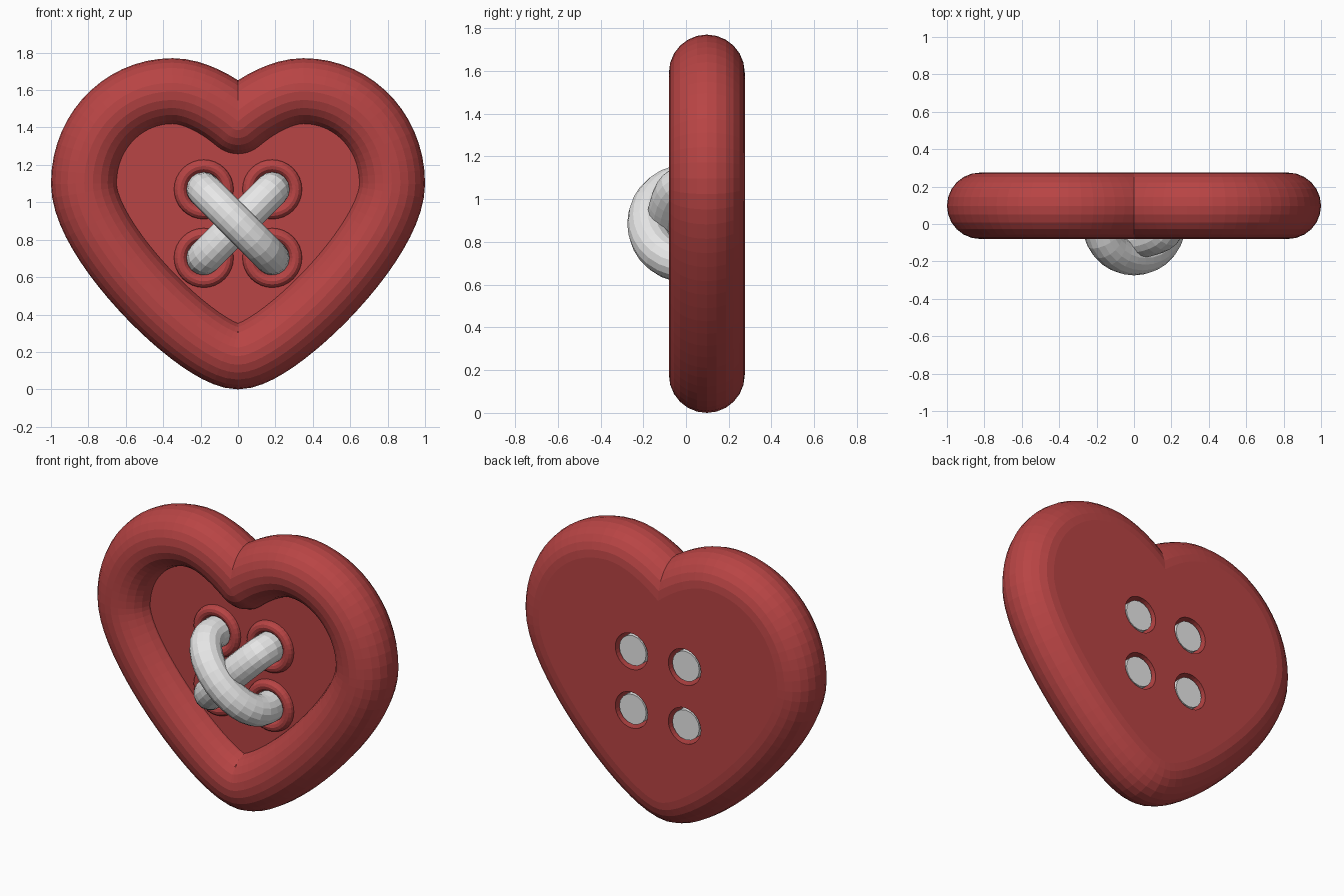
import bpy, bmesh, math
from mathutils import Vector
from mathutils.geometry import interpolate_bezier

if "Cube" in bpy.data.objects:
    bpy.data.objects.remove(bpy.data.objects["Cube"])


def material(name, rgb):
    m = bpy.data.materials.new(name)
    m.use_nodes = True
    m.diffuse_color = (*rgb, 1)
    m.node_tree.nodes["Principled BSDF"].inputs["Base Color"].default_value = (*rgb, 1)
    return m


RED = material("button red", (0.48, 0.058, 0.058))
WHITE = material("thread white", (0.8, 0.8, 0.8))

R = 0.1775            # rim tube radius
MID_Y = 0.0975        # depth of the rim centre line
BACK_Y = MID_Y + R
PLATE_Y = 0.062       # front of the inner plate
HOLE_X, HOLE_Z, HOLE_MID = 0.183, 0.183, 0.886
HOLE_R = 0.112
THREAD_R = 0.093


def sweep(name, centres, normals, binormal, radius, sides, mat, caps=False, half=False):
    """Circular section carried along centres; half trims at x = 0 and mirrors."""
    bm = bmesh.new()
    rings = []
    for c, n in zip(centres, normals):
        angles = [2 * math.pi * i / sides for i in range(sides)]
        rings.append([bm.verts.new(c + radius * (math.cos(a) * n + math.sin(a) * binormal))
                      for a in angles])
    for a, b in zip(rings, rings[1:]):
        for i in range(sides):
            j = (i + 1) % sides
            bm.faces.new((a[i], a[j], b[j], b[i]))
    if caps:
        bm.faces.new(rings[0])
        bm.faces.new(rings[-1])
    if half:
        bmesh.ops.bisect_plane(bm, geom=bm.verts[:] + bm.edges[:] + bm.faces[:], dist=1e-5,
                               plane_co=(0, 0, 0), plane_no=(1, 0, 0), clear_inner=True)
    bmesh.ops.recalc_face_normals(bm, faces=bm.faces[:])
    mesh = bpy.data.meshes.new(name)
    bm.to_mesh(mesh)
    bm.free()
    mesh.materials.append(mat)
    ob = bpy.data.objects.new(name, mesh)
    bpy.context.collection.objects.link(ob)
    if half:
        ob.modifiers.new("mirror", 'MIRROR').use_clip = True
    return ob


# Half heart centre line: bottom tip, side, lobe top, notch
def point(x, z):
    return Vector((x, MID_Y, z))


tip, side, lobe, notch = point(0, R), point(0.8225, 1.1), point(0.35, 1.593), point(0, 1.432)
path = interpolate_bezier(tip, point(0.2, R), point(0.8225, 0.785), side, 22)
path += interpolate_bezier(side, point(0.8225, 1.38), point(0.61, 1.593), lobe, 16)[1:]
path += interpolate_bezier(lobe, point(0.22, 1.593), point(0.08, 1.5), notch, 10)[1:]

# Heart rim, with the inner side rounded about the notch
centres, normals = list(path), []
for i in range(len(path)):
    t = (path[min(i + 1, len(path) - 1)] - path[max(i - 1, 0)]).normalized()
    normals.append(Vector((t.z, 0, -t.x)))
normals[0] = Vector((0, 0, -1))
last, up = normals[-1], Vector((0, 0, 1))
for k in range(1, 6):
    centres.append(notch)
    normals.append(last.lerp(up, k / 5).normalized())
sweep("heart_rim", centres, normals, Vector((0, 1, 0)), R, 24, RED, half=True)

# Inner plate: filled heart outline with four round holes
holes = [(sx * HOLE_X, HOLE_MID + sz * HOLE_Z) for sx in (-1, 1) for sz in (-1, 1)]
outlines = [[(p.x, p.z) for p in path] + [(-p.x, p.z) for p in path[-2:0:-1]]]
for hx, hz in holes:
    outlines.append([(hx + HOLE_R * math.cos(math.tau * i / 32),
                      hz + HOLE_R * math.sin(math.tau * i / 32)) for i in range(32)])
curve = bpy.data.curves.new("heart_plate", 'CURVE')
curve.dimensions = '2D'
curve.fill_mode = 'BOTH'
curve.extrude = (BACK_Y - PLATE_Y) / 2
for outline in outlines:
    spline = curve.splines.new('POLY')
    spline.points.add(len(outline) - 1)
    for p, (x, z) in zip(spline.points, outline):
        p.co = (x, z, 0, 1)
    spline.use_cyclic_u = True
    spline.use_smooth = False
curve.materials.append(RED)
plate = bpy.data.objects.new("heart_plate", curve)
bpy.context.collection.objects.link(plate)
plate.rotation_euler.x = math.pi / 2
plate.location.y = (BACK_Y + PLATE_Y) / 2
bpy.ops.object.select_all(action='DESELECT')
plate.select_set(True)
bpy.context.view_layer.objects.active = plate
bpy.ops.object.convert(target='MESH')

# Raised ring around each hole, closing snugly on the thread
for hx, hz in holes:
    bpy.ops.mesh.primitive_torus_add(major_radius=0.125, minor_radius=0.034,
                                     major_segments=32, minor_segments=12,
                                     location=(hx, PLATE_Y, hz),
                                     rotation=(math.pi / 2, 0, 0))
    ring = bpy.context.object
    ring.name = "hole_ring"
    ring.data.materials.append(RED)


# Thread strand: arch over the plate with straight legs down into two holes
def strand(name, slope, depth):
    across = Vector((HOLE_X, 0, slope * HOLE_Z))
    mid = Vector((0, 0, HOLE_MID))
    back = Vector((0, BACK_Y - 0.012, 0))
    pts = [mid - across + back]
    for i in range(15):
        a = math.pi * i / 14
        pts.append(mid - across * math.cos(a) - Vector((0, depth * math.sin(a), 0)))
    pts.append(mid + across + back)
    binormal = across.cross(Vector((0, 1, 0))).normalized()
    norms = []
    for i in range(len(pts)):
        t = pts[min(i + 1, len(pts) - 1)] - pts[max(i - 1, 0)]
        if i in (1, len(pts) - 2):
            t = Vector((0, 1, 0)) * (-1 if i == 1 else 1)
        norms.append(binormal.cross(t).normalized())
    sweep(name, pts, norms, binormal, THREAD_R, 16, WHITE, caps=True)


strand("under_thread", 1, 0.09)
strand("over_thread", -1, 0.182)
